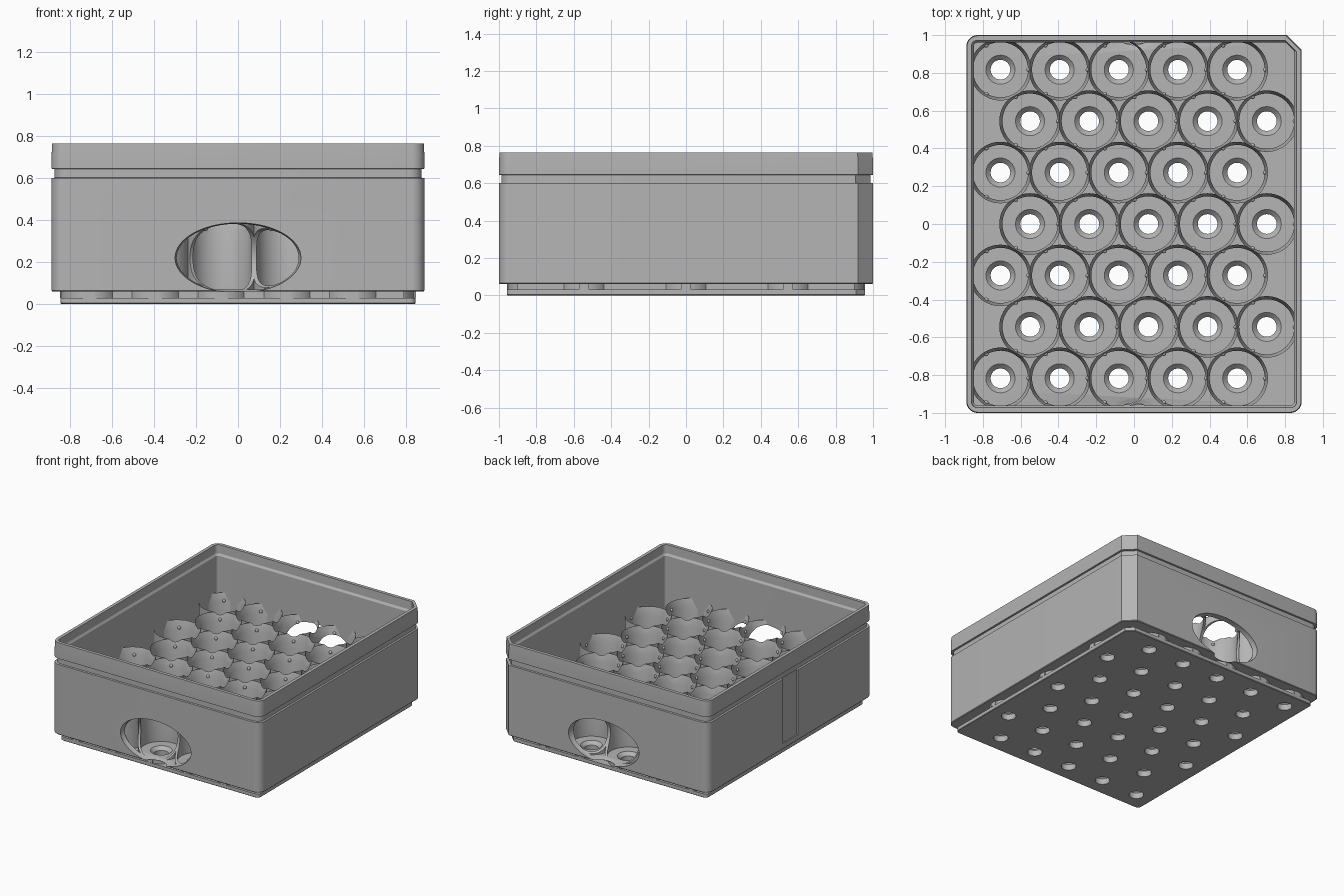
import bpy, bmesh, math
from mathutils import Matrix, Vector

if "Cube" in bpy.data.objects:
    bpy.data.objects.remove(bpy.data.objects["Cube"], do_unlink=True)

# Single plastic colour
GREY = (0.46, 0.46, 0.46, 1)
mat = bpy.data.materials.new("grey plastic")
mat.use_nodes = True
mat.diffuse_color = GREY
mat.node_tree.nodes["Principled BSDF"].inputs["Base Color"].default_value = GREY

# Staggered tube centres
PITCH, ROW = 0.3133, 0.2723
SPOTS = [(-0.707 + PITCH * c + (PITCH / 2 if r % 2 else 0), ROW * (3 - r))
         for r in range(7) for c in range(5)]


def finish(name, bm):
    bmesh.ops.recalc_face_normals(bm, faces=bm.faces)
    mesh = bpy.data.meshes.new(name)
    bm.to_mesh(mesh)
    bm.free()
    mesh.materials.append(mat)
    obj = bpy.data.objects.new(name, mesh)
    bpy.context.collection.objects.link(obj)
    return obj


def loft(bm, rings):
    """Closed solid through matching rings of points."""
    loops = [[bm.verts.new(p) for p in ring] for ring in rings]
    n = len(loops[0])
    for a, b in zip(loops, loops[1:]):
        for i in range(n):
            bm.faces.new((a[i], a[(i + 1) % n], b[(i + 1) % n], b[i]))
    bm.faces.new(loops[0][::-1])
    bm.faces.new(loops[-1])


def lathes(name, profile, spots=SPOTS, n=48):
    """The same turned solid at every spot."""
    bm = bmesh.new()
    for x, y in spots:
        loft(bm, [[(x + r * math.cos(math.tau * i / n), y + r * math.sin(math.tau * i / n), z)
                   for i in range(n)] for r, z in profile])
    return finish(name, bm)


def outline(inset, z, radius=0.06, chamfer=0.08):
    """Rounded rectangle with one cut corner at +x +y."""
    hx, hy = 0.888 - inset, 1.0 - inset
    pts = [(hx, hy - chamfer, z), (hx - chamfer, hy, z)]
    for sx, sy, start in ((-1, 1, 90), (-1, -1, 180), (1, -1, 270)):
        for k in range(9):
            a = math.radians(start + 90 * k / 8)
            pts.append((sx * (hx - radius) + radius * math.cos(a),
                        sy * (hy - radius) + radius * math.sin(a), z))
    return pts


def boxes(name, items):
    bm = bmesh.new()
    for centre, size in items:
        bmesh.ops.create_cube(bm, size=1, matrix=Matrix.Translation(centre) @ Matrix.Diagonal((*size, 1)))
    return finish(name, bm)


def balls(name, centres, size, u=12, v=8):
    bm = bmesh.new()
    for c in centres:
        bmesh.ops.create_uvsphere(bm, u_segments=u, v_segments=v, radius=1,
                                  matrix=Matrix.Translation(c) @ Matrix.Diagonal((*size, 1)))
    return finish(name, bm)


def cut(obj, *cutters):
    for c in cutters:
        m = obj.modifiers.new(c.name, 'BOOLEAN')
        m.operation, m.solver, m.object, m.use_self = 'DIFFERENCE', 'EXACT', c, True
    bpy.context.view_layer.update()
    dg = bpy.context.evaluated_depsgraph_get()
    mesh = bpy.data.meshes.new_from_object(obj.evaluated_get(dg))
    obj.modifiers.clear()
    obj.data = mesh


def smooth(obj):
    bpy.ops.object.select_all(action='DESELECT')
    obj.select_set(True)
    bpy.context.view_layer.objects.active = obj
    bpy.ops.object.shade_smooth_by_angle(angle=math.radians(30))


# Cutters: floor holes, tube bores, finger windows, side slot
holes = lathes("hole_cutter", [(0.052, -0.02), (0.052, 0.045), (0.078, 0.071), (0.078, 0.09)], n=32)
bores = lathes("bore_cutter", [(0.146, 0.04), (0.146, 0.35), (0.1655, 0.425)])
windows = balls("window_cutter", [(0, -1, 0.22), (0, 1, 0.22)], (0.30, 0.18, 0.167), 64, 32)
slot = boxes("slot_cutter", [((-0.898, 0, 0.352), (0.04, 0.18, 0.50))])

# Tray body: outer wall with groove, rim lip, inner wall and floor
bm = bmesh.new()
loft(bm, [outline(0.004, 0.06), outline(0, 0.065), outline(0, 0.60),
          outline(0.013, 0.602), outline(0.013, 0.643), outline(0, 0.645),
          outline(0, 0.71), outline(0.003, 0.765),
          outline(0.028, 0.765, 0.03, 0.06), outline(0.030, 0.70, 0.03, 0.055),
          outline(0.040, 0.685, 0.02, 0.045), outline(0.040, 0.07, 0.02, 0.045)])
body = finish("tray_body", bm)
cut(body, holes, windows, slot)
smooth(body)

# Tubes with flared, scalloped mouths
tubes = lathes("tubes", [(0.163, 0.066), (0.163, 0.415)])
cut(tubes, bores, windows)
smooth(tubes)

# Small grip bumps inside each mouth
bumps = balls("grip_bumps", [(x + 0.149 * math.cos(a), y + 0.149 * math.sin(a), 0.36)
                             for x, y in SPOTS for a in (0, math.tau / 3, 2 * math.tau / 3)],
              (0.012, 0.012, 0.012))
smooth(bumps)

# Base plate
bm = bmesh.new()
loft(bm, [outline(0.046, 0, 0.03, 0.05), outline(0.042, 0.004, 0.03, 0.05),
          outline(0.042, 0.03, 0.03, 0.05)])
base = finish("base_plate", bm)
cut(base, holes)
smooth(base)

# Scalloped spacer layer between plate and body: discs, infill and edge tabs
discs = lathes("spacer_discs", [(0.138, 0.029), (0.138, 0.062)])
cut(discs, holes)
smooth(discs)
infill = boxes("spacer_infill", [((0, 0, 0.0455), (1.58, 1.80, 0.031))])
cut(infill, holes)
tabs = []
for x, y in SPOTS:
    if abs(y) > 0.8:
        tabs.append(((x, math.copysign(0.925, y), 0.0455), (0.05, 0.064, 0.031)))
    if abs(x) > 0.7:
        tabs.append(((math.copysign(0.815, x), y, 0.0455), (0.064, 0.05, 0.031)))
boxes("spacer_tabs", tabs)

# Helpers are no longer needed
for c in (holes, bores, windows, slot):
    bpy.data.objects.remove(c, do_unlink=True)
